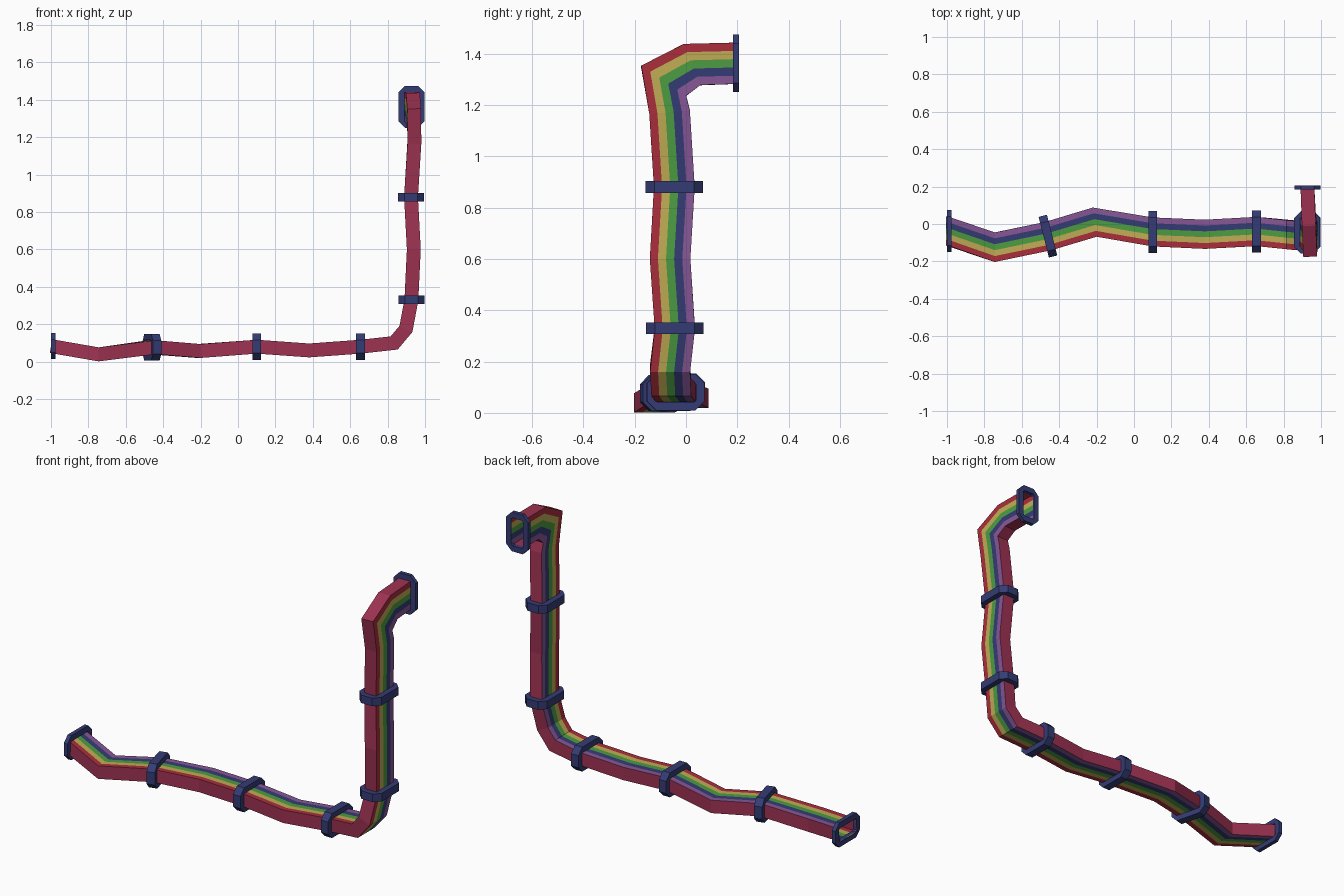
import bpy, bmesh
from mathutils import Vector as V

if "Cube" in bpy.data.objects:
    bpy.data.objects.remove(bpy.data.objects["Cube"])


def material(name, *srgb):
    m = bpy.data.materials.new(name)
    m.diffuse_color = [((c / 255 + 0.055) / 1.055) ** 2.4 for c in srgb] + [1]
    m.use_nodes = True
    m.node_tree.nodes["Principled BSDF"].inputs["Base Color"].default_value = m.diffuse_color
    return m


crimson = material("crimson", 158, 50, 82)
red = material("red", 170, 46, 60)
yellow = material("yellow", 192, 172, 84)
green = material("green", 76, 156, 66)
navy = material("navy", 52, 60, 116)
purple = material("purple", 134, 86, 150)


def make(name, bm, mats):
    me = bpy.data.meshes.new(name)
    bm.to_mesh(me)
    bm.free()
    for m in mats:
        me.materials.append(m)
    ob = bpy.data.objects.new(name, me)
    bpy.context.collection.objects.link(ob)
    return ob


# Path stations: middle of the red side, then middle of the purple side
def level(x, z, y0, y1):
    return V((x, y0, z)), V((x, y1, z))


path = [
    level(-1, .083, -.115, .04),
    level(-.745, .039, -.203, -.045),
    (V((-.441, -.14, .077)), V((-.479, .01, .077))),
    (V((-.2, -.068, .057)), V((-.22, .088, .057))),
    level(.1, .08, -.12, .035),
    level(.38, .06, -.133, .023),
    level(.655, .08, -.118, .038),
    level(.835, .1, -.135, .02),
    level(.898, .175, -.14, .016),
    level(.927, .33, -.122, .035),
    level(.94, .6, -.141, .017),
    level(.925, .88, -.125, .034),
    (V((.943, -.143, 1.165)), V((.943, .015, 1.18))),
    (V((.942, -.175, 1.352)), V((.942, 0, 1.235))),
    (V((.935, -.01, 1.437)), V((.935, .055, 1.277))),
    (V((.927, .2, 1.443)), V((.927, .2, 1.282))),
]
HALF = .037
mid = [(a + b) / 2 for a, b in path]

# Hollow rainbow tube: five stripes on two faces, plain side walls
bm = bmesh.new()
loops = []
for i, (a, b) in enumerate(path):
    d0 = (mid[i] - mid[max(i - 1, 0)]).normalized()
    d1 = (mid[min(i + 1, len(path) - 1)] - mid[i]).normalized()
    n = (d0 + d1).normalized().cross((b - a).normalized()).normalized()
    # lengthen the offset at bends that turn across the thickness
    s = max(abs((d1 if d1.length else d0).dot(n)), 0)
    n *= HALF / max((1 - s * s) ** .5, .7)
    pts = [a.lerp(b, k / 5) + n for k in range(6)]
    pts += [a.lerp(b, k / 5) - n for k in range(5, -1, -1)]
    loops.append([bm.verts.new(p) for p in pts])
slots = [1, 2, 3, 4, 5, 0, 5, 4, 3, 2, 1, 0]
for p, q in zip(loops, loops[1:]):
    for k in range(12):
        j = (k + 1) % 12
        f = bm.faces.new((p[k], q[k], q[j], p[j]))
        f.material_index = slots[k]
bmesh.ops.recalc_face_normals(bm, faces=bm.faces)
make("rainbow_tube", bm, [crimson, red, yellow, green, navy, purple])


# Octagonal collars around the tube
def octagon(w, h, c):
    return [(w, h - c), (w - c, h), (c - w, h), (-w, h - c),
            (-w, c - h), (c - w, -h), (w - c, -h), (w, c - h)]


def collar(name, i, axis, t0=-.023, t1=.023):
    a, b = path[i]
    w = (b - a).normalized()
    n = axis.cross(w).normalized()
    t = w.cross(n)
    bm = bmesh.new()
    rings = []
    for shape, off in ((octagon(.112, .07, .035), t0), (octagon(.112, .07, .035), t1),
                       (octagon(.08, .038, .008), t1), (octagon(.08, .038, .008), t0)):
        rings.append([bm.verts.new(mid[i] + w * u + n * v + t * off) for u, v in shape])
    for r in range(4):
        p, q = rings[r], rings[(r + 1) % 4]
        for k in range(8):
            j = (k + 1) % 8
            bm.faces.new((p[k], p[j], q[j], q[k]))
    bmesh.ops.recalc_face_normals(bm, faces=bm.faces)
    make(name, bm, [navy])


X, Y, Z = V((1, 0, 0)), V((0, 1, 0)), V((0, 0, 1))
collar("end_collar_low", 0, X, 0, .023)
for num, (i, axis) in enumerate([(2, X), (4, X), (6, X), (9, Z), (11, Z)], 1):
    collar(f"collar_{num}", i, axis)
collar("end_collar_high", 15, Y, -.016, .006)
